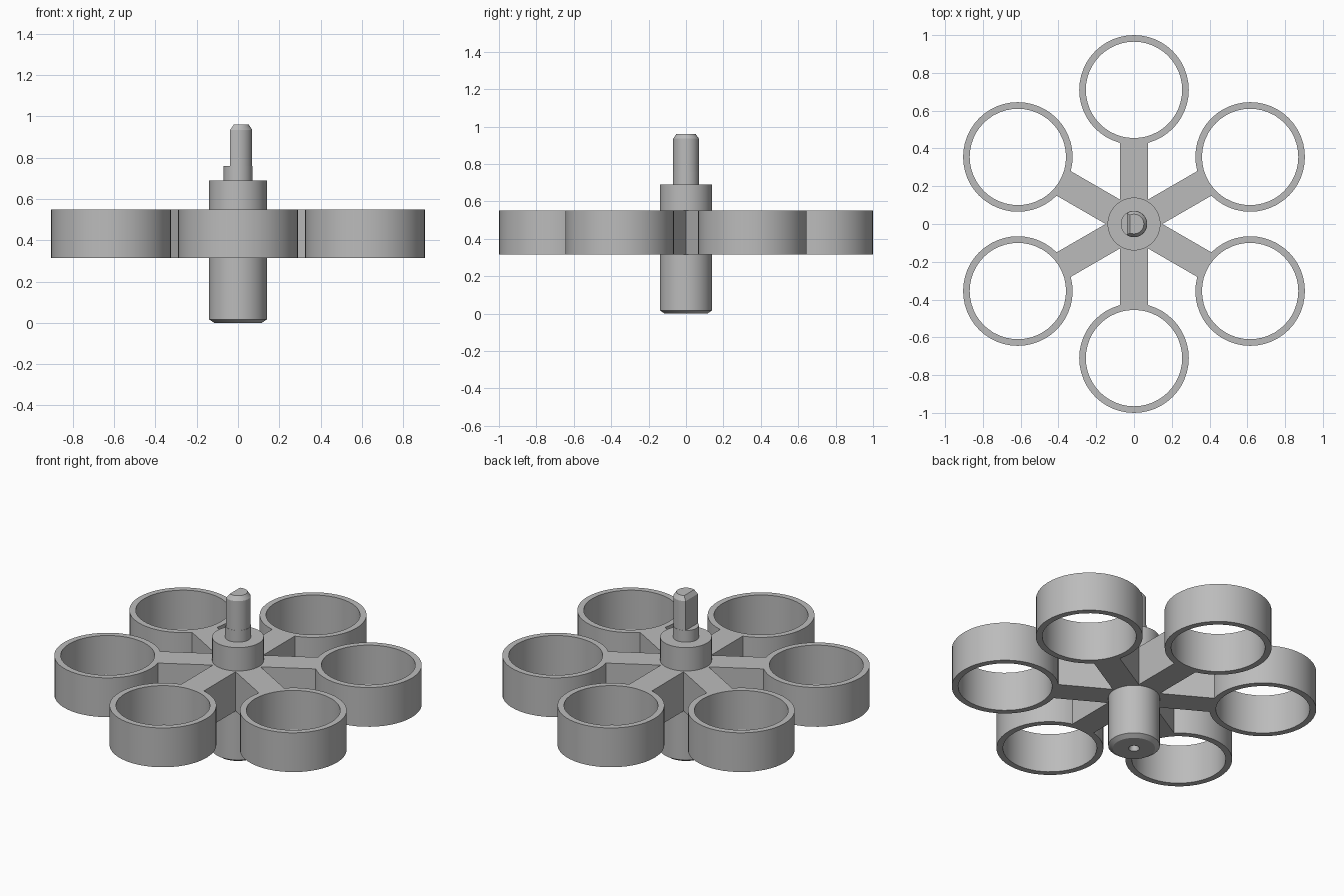
import bpy, bmesh, math
from math import sin, cos, pi, radians, sqrt

cube = bpy.data.objects.get("Cube")
if cube:
    bpy.data.objects.remove(cube, do_unlink=True)

grey = bpy.data.materials.new("plain grey")
grey.use_nodes = True
colour = (0.5, 0.5, 0.5, 1)
grey.diffuse_color = colour
grey.node_tree.nodes["Principled BSDF"].inputs["Base Color"].default_value = colour

RING_DIST, RING_OUT, RING_IN = 0.71, 0.29, 0.255
BOTTOM, TOP = 0.315, 0.55
ARM_HALF = 0.075


def finish(name, bm):
    """Turn a bmesh into a smooth-shaded grey object with sharp edges kept."""
    bmesh.ops.recalc_face_normals(bm, faces=bm.faces)
    mesh = bpy.data.meshes.new(name)
    bm.to_mesh(mesh)
    bm.free()
    mesh.materials.append(grey)
    obj = bpy.data.objects.new(name, mesh)
    bpy.context.collection.objects.link(obj)
    bpy.ops.object.select_all(action='DESELECT')
    obj.select_set(True)
    bpy.context.view_layer.objects.active = obj
    bpy.ops.object.shade_smooth_by_angle(angle=radians(25))
    return obj


def lathe(name, profile, closed=False, steps=48):
    """Spin an (r, z) profile about the z axis."""
    bm = bmesh.new()
    verts = [bm.verts.new((r, 0, z)) for r, z in profile]
    edges = [bm.edges.new(p) for p in zip(verts, verts[1:])]
    if closed:
        edges.append(bm.edges.new((verts[-1], verts[0])))
    bmesh.ops.spin(bm, geom=verts + edges, cent=(0, 0, 0), axis=(0, 0, 1),
                   angle=2 * pi, steps=steps)
    bmesh.ops.remove_doubles(bm, verts=bm.verts, dist=1e-5)
    return finish(name, bm)


def loft(name, layers):
    """Join stacked outlines, each given as (points, z), into a capped solid."""
    bm = bmesh.new()
    loops = [[bm.verts.new((x, y, z)) for x, y in pts] for pts, z in layers]
    for low, high in zip(loops, loops[1:]):
        for i in range(len(low)):
            j = (i + 1) % len(low)
            bm.faces.new((low[i], low[j], high[j], high[i]))
    bm.faces.new(loops[0])
    bm.faces.new(loops[-1])
    return finish(name, bm)


# Central hub with chamfered foot, centre-drilled hole and shaft base
lathe("hub", [(0, 0.08), (0.022, 0.08), (0.022, 0.02), (0.03, 0), (0.115, 0),
              (0.14, 0.017), (0.14, 0.69), (0.07, 0.69), (0.07, 0.76), (0, 0.76)])


# Shaft tip with a flat on the -x side and a chamfered end
def d_outline(radius, flat):
    a = math.acos(flat / radius)
    return [(radius * cos(-a + 2 * a * i / 36), radius * sin(-a + 2 * a * i / 36))
            for i in range(37)]


body, end = d_outline(0.069, -0.038), d_outline(0.052, -0.021)
loft("shaft_tip", [(body, 0.755), (body, 0.935), (end, 0.96)])

# Six arms as one star-shaped plate, each ending in a hollow that meets its ring
star = []
meet = RING_OUT - 0.004
half_angle = math.asin(ARM_HALF / meet)
for k in range(6):
    c, s = cos(pi / 6 + k * pi / 3), sin(pi / 6 + k * pi / 3)
    arm = [(RING_DIST - meet * cos(half_angle * t / 4), meet * sin(half_angle * t / 4))
           for t in range(-4, 5)]
    arm.append((ARM_HALF * sqrt(3), ARM_HALF))
    star += [(x * c - y * s, x * s + y * c) for x, y in arm]
loft("arms", [(star, BOTTOM), (star, TOP)])

# Six open rings
for k in range(6):
    angle = pi / 6 + k * pi / 3
    ring = lathe(f"ring_{k + 1}", [(RING_IN, BOTTOM), (RING_OUT, BOTTOM),
                                   (RING_OUT, TOP), (RING_IN, TOP)], closed=True)
    ring.location = (RING_DIST * cos(angle), RING_DIST * sin(angle), 0)
    ring.rotation_euler.z = angle
